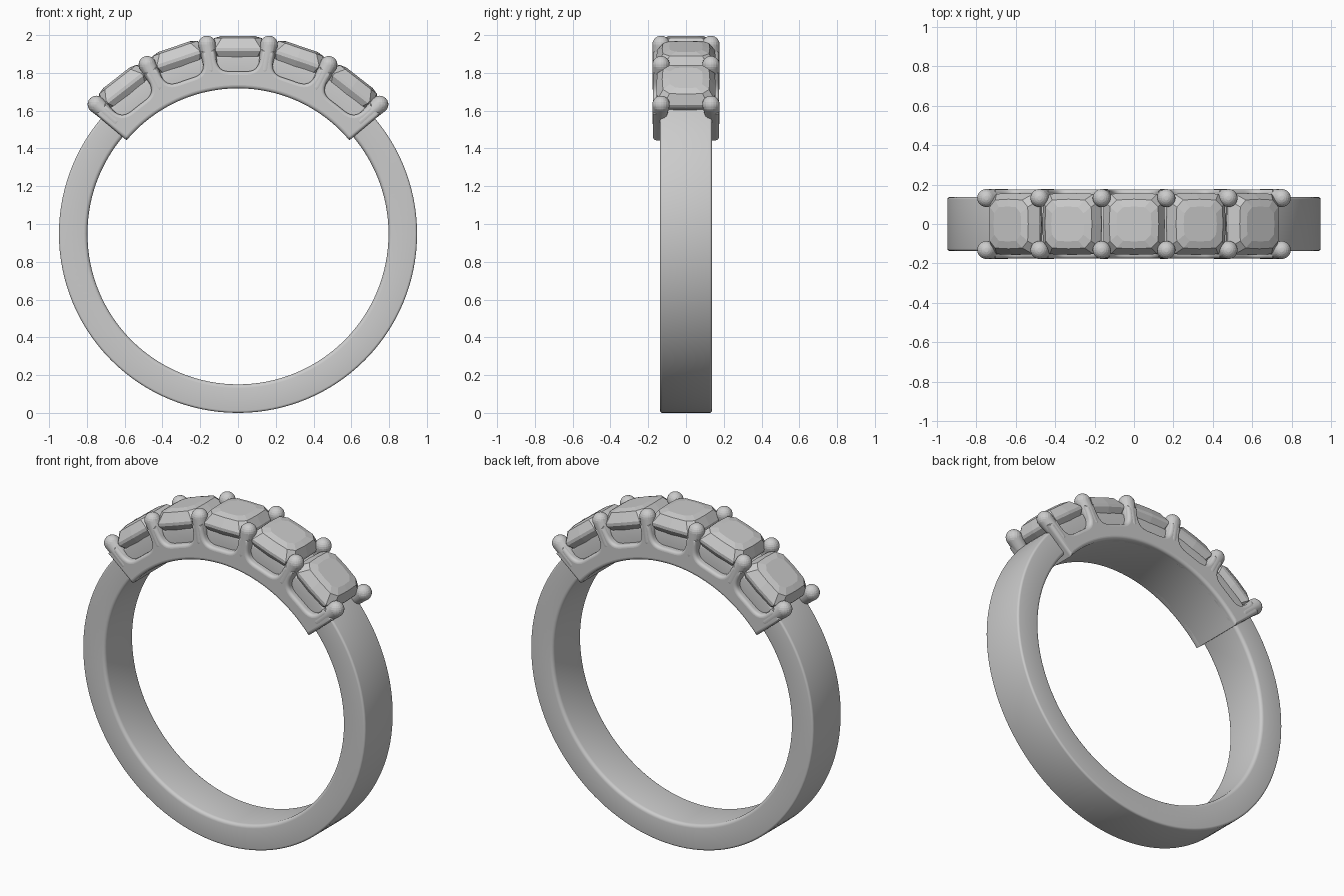
import bpy, bmesh
from math import sin, cos, pi, radians, copysign
from mathutils import Vector, Matrix

if "Cube" in bpy.data.objects:
    bpy.data.objects.remove(bpy.data.objects["Cube"])

CZ = 0.948                                   # height of the ring centre
PRONGS = [-47.6, -28.2, -9.3, 9.3, 28.2, 47.6]
END = 50


def polar(deg, r):
    a = radians(deg)
    return (r * sin(a), CZ + r * cos(a))


def smooth(ob, angle=35):
    bpy.ops.object.select_all(action='DESELECT')
    ob.select_set(True)
    bpy.context.view_layer.objects.active = ob
    bpy.ops.object.shade_smooth_by_angle(angle=radians(angle))


def add_mesh(name, bm):
    me = bpy.data.meshes.new(name)
    bm.to_mesh(me)
    bm.free()
    ob = bpy.data.objects.new(name, me)
    bpy.context.collection.objects.link(ob)
    return ob


def plate(name, loops, y, half, bevel):
    """Filled outline in the XZ plane, given thickness along y and rounded edges."""
    cu = bpy.data.curves.new(name, 'CURVE')
    cu.dimensions = '2D'
    cu.fill_mode = 'BOTH'
    cu.extrude = half - bevel
    cu.bevel_depth = bevel
    cu.offset = -bevel
    cu.bevel_resolution = 4
    for pts in loops:
        sp = cu.splines.new('POLY')
        sp.points.add(len(pts) - 1)
        for p, (x, z) in zip(sp.points, pts):
            p.co = (x, z, 0, 1)
        sp.use_cyclic_u = True
    ob = bpy.data.objects.new(name, cu)
    bpy.context.collection.objects.link(ob)
    ob.rotation_euler = (pi / 2, 0, 0)
    ob.location = (0, y, 0)
    bpy.ops.object.select_all(action='DESELECT')
    ob.select_set(True)
    bpy.context.view_layer.objects.active = ob
    bpy.ops.object.convert(target='MESH')
    ob = bpy.context.view_layer.objects.active
    smooth(ob)
    return ob


# Band: rounded rectangular section swept round the ring
def band():
    bm = bmesh.new()
    section = []
    for cr, cy, start, rad in ((0.936, 0.125, 0, 0.012), (0.817, 0.117, 90, 0.02),
                               (0.817, -0.117, 180, 0.02), (0.936, -0.125, 270, 0.012)):
        for k in range(5):
            a = radians(start + 22.5 * k)
            section.append((cr + rad * cos(a), cy + rad * sin(a)))
    n, m = 128, len(section)
    rings = []
    for i in range(n):
        ring = []
        for r, y in section:
            x, z = polar(360 * i / n, r)
            ring.append(bm.verts.new((x, y, z)))
        rings.append(ring)
    for i in range(n):
        for j in range(m):
            a, b = rings[i], rings[(i + 1) % n]
            bm.faces.new((a[j], b[j], b[(j + 1) % m], a[(j + 1) % m]))
    bmesh.ops.recalc_face_normals(bm, faces=bm.faces)
    smooth(add_mesh("band", bm))


band()

# Head floor: curved sleeve wrapping the inside of the band
inner_arc = [polar(-END + 2 * END * i / 48, 0.770) for i in range(49)]
outer_arc = [polar(END - 2 * END * i / 48, 0.858) for i in range(49)]
plate("head_floor", [inner_arc + outer_arc], 0, 0.172, 0.022)

# Gallery sides: walls with a U-shaped scoop under each stone
outline = list(inner_arc) + [polar(END, 0.985)]
for b, a in reversed(list(zip(PRONGS, PRONGS[1:]))):
    mid, half = (a + b) / 2, (a - b) / 2 - 2.1
    for k in range(33):
        t = pi * k / 32
        c, s = cos(t), max(sin(t), 0)
        flare = copysign(abs(c) ** 0.5, c)
        outline.append(polar(mid + half * flare, 0.985 - 0.125 * s ** 0.5))
outline.append(polar(-END, 0.985))
for name, y in (("gallery_front", -0.147), ("gallery_back", 0.147)):
    plate(name, [outline], y, 0.029, 0.018)


# Prongs: tapered claws with a domed tip leaning in over the stones
def prong(name, deg, side):
    bm = bmesh.new()
    for r, y, rad in ((1.016, 0.132, 0.046), (0.985, 0.135, 0.043), (0.88, 0.144, 0.034)):
        x, z = polar(deg, r)
        bmesh.ops.create_uvsphere(bm, u_segments=20, v_segments=12, radius=rad,
                                  matrix=Matrix.Translation((x, side * y, z)))
    res = bmesh.ops.convex_hull(bm, input=bm.verts)
    junk = {g for g in res["geom_interior"] + res["geom_unused"]
            if isinstance(g, bmesh.types.BMVert)}
    bmesh.ops.delete(bm, geom=list(junk), context='VERTS')
    bmesh.ops.recalc_face_normals(bm, faces=bm.faces)
    smooth(add_mesh(name, bm), 60)


for i, deg in enumerate(PRONGS):
    prong(f"prong_front_{i + 1}", deg, -1)
    prong(f"prong_back_{i + 1}", deg, 1)


# Stones: step-cut blocks with clipped corners, flat facets
def stone(name, deg):
    bm = bmesh.new()
    layers = []
    for h, s, cut in ((1.047, 0.085, 0.03), (1.036, 0.122, 0.035), (0.985, 0.153, 0.035),
                      (0.968, 0.153, 0.035), (0.90, 0.11, 0.025), (0.85, 0.06, 0.015)):
        c, bow = s - cut, 0.004
        quarter = [(s, -c), (s + bow, 0), (s, c)]
        ring = []
        for q in range(4):
            rot = Matrix.Rotation(q * pi / 2, 2)
            for p in quarter:
                v = rot @ Vector(p)
                ring.append(bm.verts.new((v.x, v.y, h)))
        layers.append(ring)
    for a, b in zip(layers, layers[1:]):
        for j in range(12):
            bm.faces.new((a[j], b[j], b[(j + 1) % 12], a[(j + 1) % 12]))
    bm.faces.new(layers[0])
    bm.faces.new(layers[-1][::-1])
    bmesh.ops.recalc_face_normals(bm, faces=bm.faces)
    ob = add_mesh(name, bm)
    ob.location = (0, 0, CZ)
    ob.rotation_euler = (0, radians(deg), 0)


for i in range(5):
    stone(f"stone_{i + 1}", (PRONGS[i] + PRONGS[i + 1]) / 2)
